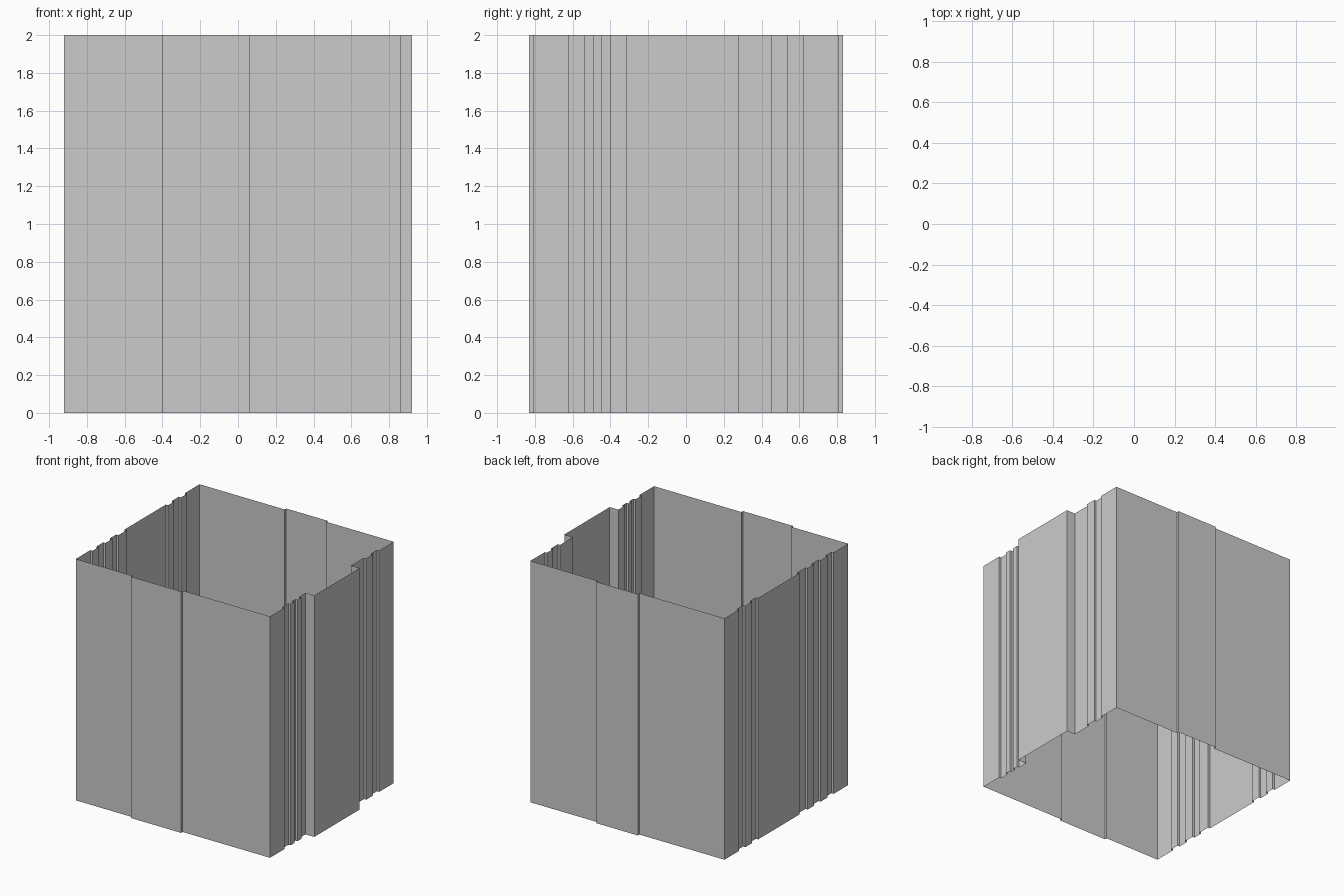
import bpy

if "Cube" in bpy.data.objects:
    bpy.data.objects.remove(bpy.data.objects["Cube"])

HEIGHT = 2.0
X_LEFT, X_RIGHT, X_BAY = -0.92, 0.86, 0.92
Y_WALL, Y_BAY = 0.81, 0.83
GROOVE = 0.02


def make_wall(name, outline):
    """Extrude an open plan outline (counter-clockwise, so normals face out)."""
    n = len(outline)
    verts = [(x, y, z) for z in (0, HEIGHT) for x, y in outline]
    faces = [(i, i + 1, n + i + 1, n + i) for i in range(n - 1)]
    mesh = bpy.data.meshes.new(name)
    mesh.from_pydata(verts, [], faces)
    mesh.update()
    obj = bpy.data.objects.new(name, mesh)
    bpy.context.collection.objects.link(obj)
    return obj


def stepped(start, end, base, strips):
    """Points (along, level) for a line at base with strips (from, to, level)."""
    levels = []
    pos = start
    for a, b, level in strips:
        if a > pos:
            levels.append((pos, a, base))
        levels.append((a, b, level))
        pos = b
    levels.append((pos, end, base))
    return [(p, lv) for a, b, lv in levels for p in (a, b)]


# Front and back walls, each with a shallow raised panel
front = stepped(X_LEFT, X_RIGHT, -Y_WALL, [(-0.40, 0.06, -Y_BAY)])
make_wall("front_wall", front)
back = stepped(X_LEFT, X_RIGHT, Y_WALL, [(-0.14, 0.24, Y_BAY)])
make_wall("back_wall", back[::-1])

# Right wall: grooves either side of a projecting bay
r = X_RIGHT - GROOVE
right = stepped(-Y_WALL, Y_WALL, X_RIGHT, [
    (-0.62, -0.54, r), (-0.49, -0.45, r), (-0.40, -0.315, r),
    (-0.315, 0.28, X_BAY),
    (0.28, 0.45, r), (0.54, 0.62, r)])
make_wall("right_wall", [(x, y) for y, x in right])

# Left wall: vertical grooves either side of a flat centre
g = X_LEFT + GROOVE
left = stepped(-Y_WALL, Y_WALL, X_LEFT, [
    (-0.62, -0.54, g), (-0.45, -0.36, g), (-0.28, -0.17, g),
    (0.37, 0.45, g), (0.54, 0.62, g)])
make_wall("left_wall", [(x, y) for y, x in left][::-1])
